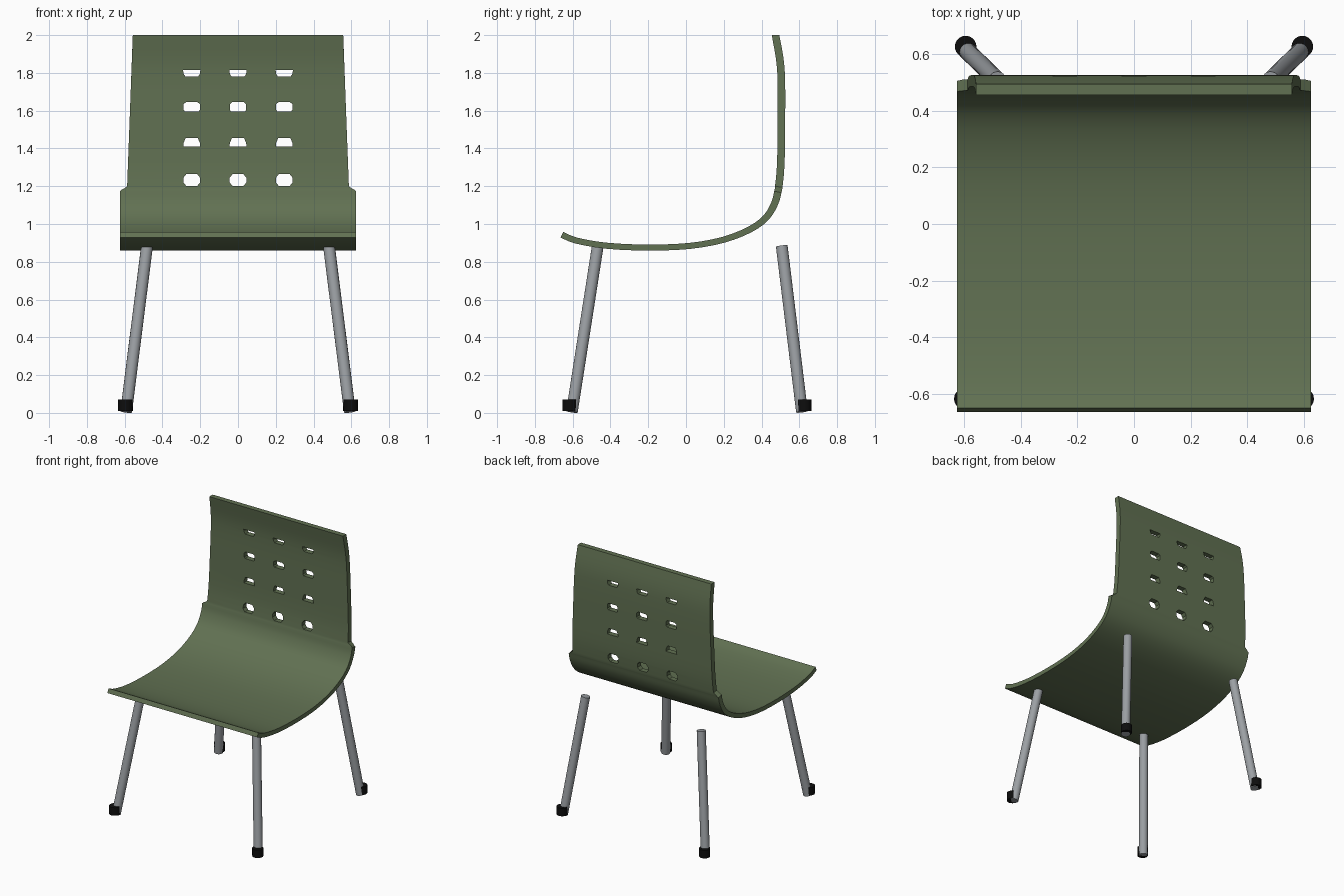
import bpy
import bmesh
from mathutils import Vector

cube = bpy.data.objects.get("Cube")
if cube:
    bpy.data.objects.remove(cube, do_unlink=True)


def material(name, color, roughness=0.6):
    m = bpy.data.materials.new(name)
    m.use_nodes = True
    m.diffuse_color = (*color, 1)
    bsdf = m.node_tree.nodes["Principled BSDF"]
    bsdf.inputs["Base Color"].default_value = (*color, 1)
    bsdf.inputs["Roughness"].default_value = roughness
    return m


olive = material("olive green", (0.12, 0.165, 0.085))
steel = material("steel grey", (0.33, 0.35, 0.37))
black = material("rubber black", (0.004, 0.004, 0.004))


def make_object(name, bm, mat=None):
    bmesh.ops.recalc_face_normals(bm, faces=bm.faces)
    mesh = bpy.data.meshes.new(name)
    bm.to_mesh(mesh)
    bm.free()
    obj = bpy.data.objects.new(name, mesh)
    bpy.context.collection.objects.link(obj)
    if mat:
        mesh.materials.append(mat)
    return obj


def select_only(obj):
    bpy.ops.object.select_all(action="DESELECT")
    obj.select_set(True)
    bpy.context.view_layer.objects.active = obj


def smooth(obj):
    select_only(obj)
    bpy.ops.object.shade_smooth_by_angle(angle=0.6)


def spline(points, steps):
    """Smooth curve through the points."""
    pts = [Vector(p) for p in points]
    pts = [2 * pts[0] - pts[1]] + pts + [2 * pts[-1] - pts[-2]]
    out = []
    for a, b, c, d in zip(pts, pts[1:], pts[2:], pts[3:]):
        for i in range(steps):
            t = i / steps
            out.append(b + 0.5 * t * (c - a + t * (2 * a - 5 * b + 4 * c - d
                                                   + t * (3 * (b - c) + d - a))))
    return out + [pts[-2]]


def half_width(z):
    """Wide seat, a short shoulder, then a gently tapering back."""
    low, high = 1.17, 1.197
    if z <= low:
        return 0.625
    if z < high:
        return 0.625 - 0.038 * (z - low) / (high - low)
    return 0.587 - 0.03 * (z - high) / (2 - high)


# Shell: side profile (y, z) swept across the width
centre = spline([(-0.657, 0.943), (-0.58, 0.912), (-0.42, 0.885), (-0.2, 0.875),
                 (0.02, 0.884), (0.2, 0.917), (0.34, 0.972), (0.425, 1.035),
                 (0.47, 1.11), (0.486, 1.17), (0.491, 1.197), (0.502, 1.32),
                 (0.505, 1.55), (0.505, 1.75), (0.497, 1.87), (0.474, 2.0)], 3)
bm = bmesh.new()
rings = []
last = len(centre) - 1
for i, p in enumerate(centre):
    along = (centre[min(i + 1, last)] - centre[max(i - 1, 0)]).normalized()
    thick = 0.032 + 0.008 * min(1, max(0, (p.y - 0.9) / 0.3))
    offset = Vector((-along.y, along.x)) * thick / 2
    inner, outer = p + offset, p - offset
    if i == last:
        inner.y = outer.y = 2.0
    w = half_width(p.y)
    rings.append([bm.verts.new((x, q.x, q.y)) for x, q in
                  ((-w, inner), (w, inner), (w, outer), (-w, outer))])
for a, b in zip(rings, rings[1:]):
    for k in range(4):
        n = (k + 1) % 4
        bm.faces.new((a[k], a[n], b[n], b[k]))
bm.faces.new(rings[0])
bm.faces.new(rings[-1])
shell = make_object("seat_shell", bm, olive)

# Ventilation holes: each row has its own outline of (half width, height)
rows = [
    [(0.046, 1.815), (0.043, 1.795), (0.034, 1.78)],
    [(0.030, 1.645), (0.043, 1.635), (0.043, 1.605), (0.036, 1.595)],
    [(0.032, 1.455), (0.043, 1.43), (0.045, 1.41)],
    [(0.028, 1.265), (0.044, 1.245), (0.044, 1.22), (0.028, 1.2)],
]
bm = bmesh.new()
for row in rows:
    for cx in (-0.245, 0, 0.245):
        outline = [(cx + w, z) for w, z in row] + [(cx - w, z) for w, z in reversed(row)]
        face = bm.faces.new([bm.verts.new((x, 0.4, z)) for x, z in outline])
        grown = bmesh.ops.extrude_face_region(bm, geom=[face])["geom"]
        bmesh.ops.translate(bm, vec=(0, 0.2, 0),
                            verts=[v for v in grown if isinstance(v, bmesh.types.BMVert)])
cutter = make_object("hole_cutter", bm)
cutter.hide_render = True
cut = shell.modifiers.new("holes", "BOOLEAN")
cut.operation = "DIFFERENCE"
cut.solver = "EXACT"
cut.object = cutter
select_only(shell)
bpy.ops.object.modifier_apply(modifier=cut.name)
bpy.data.objects.remove(cutter, do_unlink=True)
smooth(shell)


def rod(name, bottom, top, radius, mat):
    """Round bar between two points."""
    a, b = Vector(bottom), Vector(top)
    bm = bmesh.new()
    bmesh.ops.create_cone(bm, cap_ends=True, segments=24, radius1=radius,
                          radius2=radius, depth=(b - a).length)
    obj = make_object(name, bm, mat)
    obj.location = (a + b) / 2
    obj.rotation_mode = "QUATERNION"
    obj.rotation_quaternion = (b - a).to_track_quat("Z", "Y")
    smooth(obj)


# Splayed legs with rubber feet
for side, s in (("left", 1), ("right", -1)):
    rod(f"front_leg_{side}", (s * 0.592, -0.604, 0.006), (s * 0.482, -0.468, 0.878), 0.031, steel)
    rod(f"rear_leg_{side}", (s * 0.592, 0.614, 0.006), (s * 0.482, 0.507, 0.883), 0.031, steel)
    rod(f"front_foot_{side}", (s * 0.597, -0.617, 0.01), (s * 0.597, -0.617, 0.07), 0.038, black)
    rod(f"rear_foot_{side}", (s * 0.594, 0.626, 0.01), (s * 0.594, 0.626, 0.07), 0.038, black)
